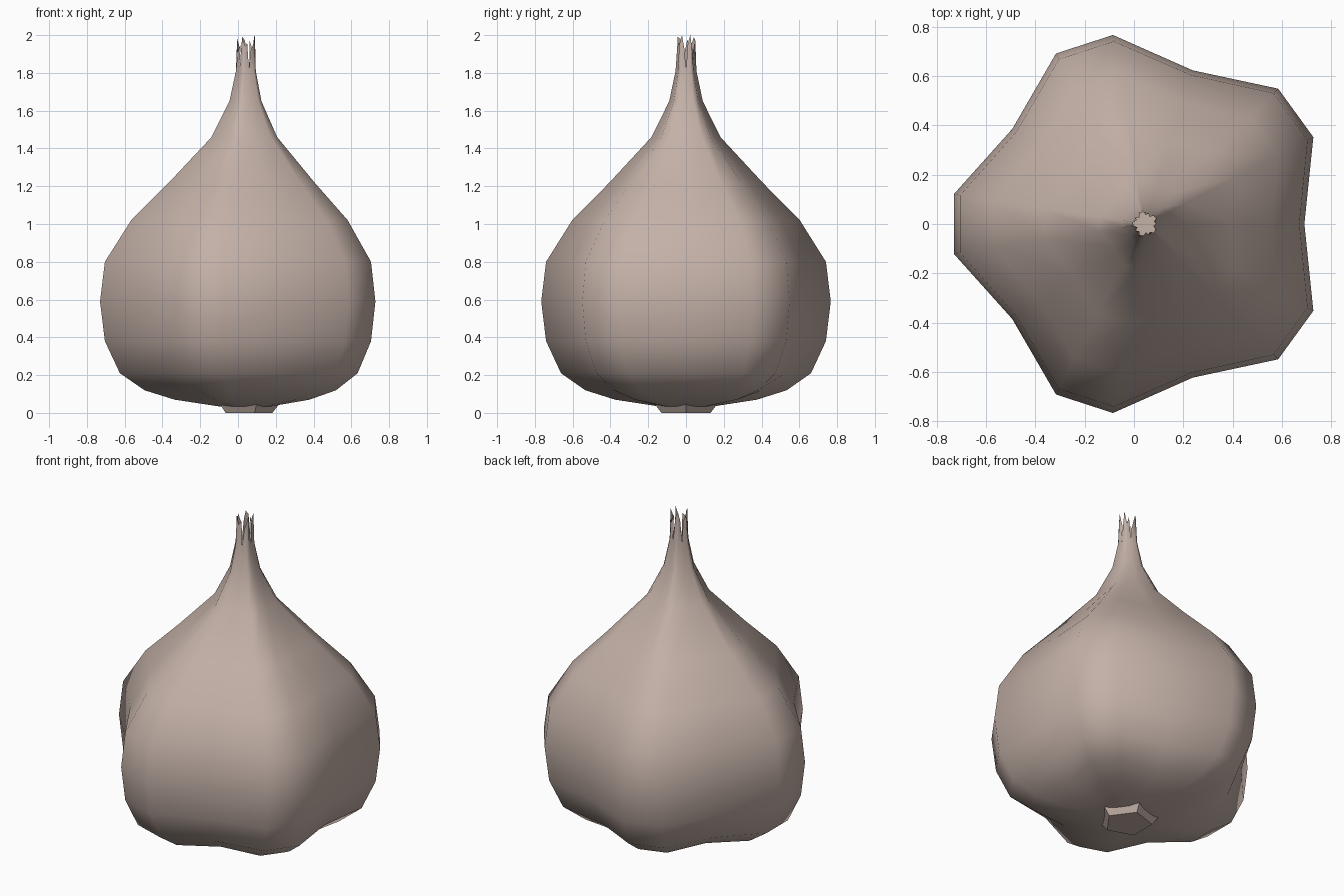
import bpy, bmesh, math

if "Cube" in bpy.data.objects:
    bpy.data.objects.remove(bpy.data.objects["Cube"])

skin = bpy.data.materials.new("papery skin")
skin.diffuse_color = (0.55, 0.44, 0.39, 1)
skin.use_nodes = True
skin.node_tree.nodes["Principled BSDF"].inputs["Base Color"].default_value = skin.diffuse_color

CX = 0.045   # axis of the bulb
# z, clove ridge radius, valley radius
PROFILE = [(0.035, 0.15, 0.13), (0.07, 0.38, 0.29), (0.12, 0.54, 0.43), (0.21, 0.67, 0.555),
           (0.38, 0.75, 0.63), (0.59, 0.776, 0.655), (0.80, 0.75, 0.635), (1.02, 0.61, 0.525),
           (1.22, 0.41, 0.355), (1.46, 0.185, 0.155), (1.65, 0.09, 0.075), (1.81, 0.056, 0.046)]


def polar(r, deg, z):
    a = math.radians(deg)
    return (CX + r * math.cos(a), r * math.sin(a), z)


def finish(bm, name, smooth):
    me = bpy.data.meshes.new(name)
    bm.to_mesh(me)
    bm.free()
    ob = bpy.data.objects.new(name, me)
    bpy.context.collection.objects.link(ob)
    me.materials.append(skin)
    for p in me.polygons:
        p.use_smooth = smooth
    return ob


# Bulb: five cloves, each a valley followed by two ridge columns
bm = bmesh.new()
rings = []
for z, ridge, valley in PROFILE:
    # the ridges and valleys share one centre line shifted slightly at the widest part
    ring = []
    for k in range(5):
        for off, r in ((0, valley), (27, ridge), (45, ridge)):
            ring.append(bm.verts.new(polar(r, 72 * k + off, z)))
    for v in ring:
        v.co.x -= 0.009 * min(1, ridge / 0.7)
    rings.append(ring)
for a, b in zip(rings, rings[1:]):
    for i in range(15):
        j = (i + 1) % 15
        bm.faces.new((a[i], a[j], b[j], b[i]))
bm.faces.new(rings[0][::-1])

# Dry leaf tips: one jagged strip per clove, split at the valleys
top = rings[-1]
heights = [(1.95, 2.0, 1.92), (1.90, 1.97, 1.99), (1.93, 1.98, 1.91),
           (1.98, 1.99, 1.94), (1.91, 1.95, 2.0)]
for k, (h0, h1, h2) in enumerate(heights):
    base = [top[(3 * k + i) % 15] for i in range(4)]
    tips = [bm.verts.new(polar(r, 72 * k + off, z)) for off, r, z in
            ((14, 0.037, h0), (27, 0.05, h1), (45, 0.047, h2), (60, 0.034, h1 - 0.03))]
    for i in range(3):
        bm.faces.new((base[i], base[i + 1], tips[i + 1], tips[i]))
# floor inside the split stem
bm.faces.new([bm.verts.new(v.co) for v in top])
finish(bm, "garlic_bulb", True)

# Root plate: five-sided tapered disc under the bulb
bm = bmesh.new()
low, high = ([bm.verts.new(polar(r, 72 * k, z)) for k in range(5)]
             for r, z in ((0.137, 0), (0.172, 0.045)))
for i in range(5):
    j = (i + 1) % 5
    bm.faces.new((low[i], low[j], high[j], high[i]))
bm.faces.new(low[::-1])
bm.faces.new(high)
finish(bm, "root_plate", False)
